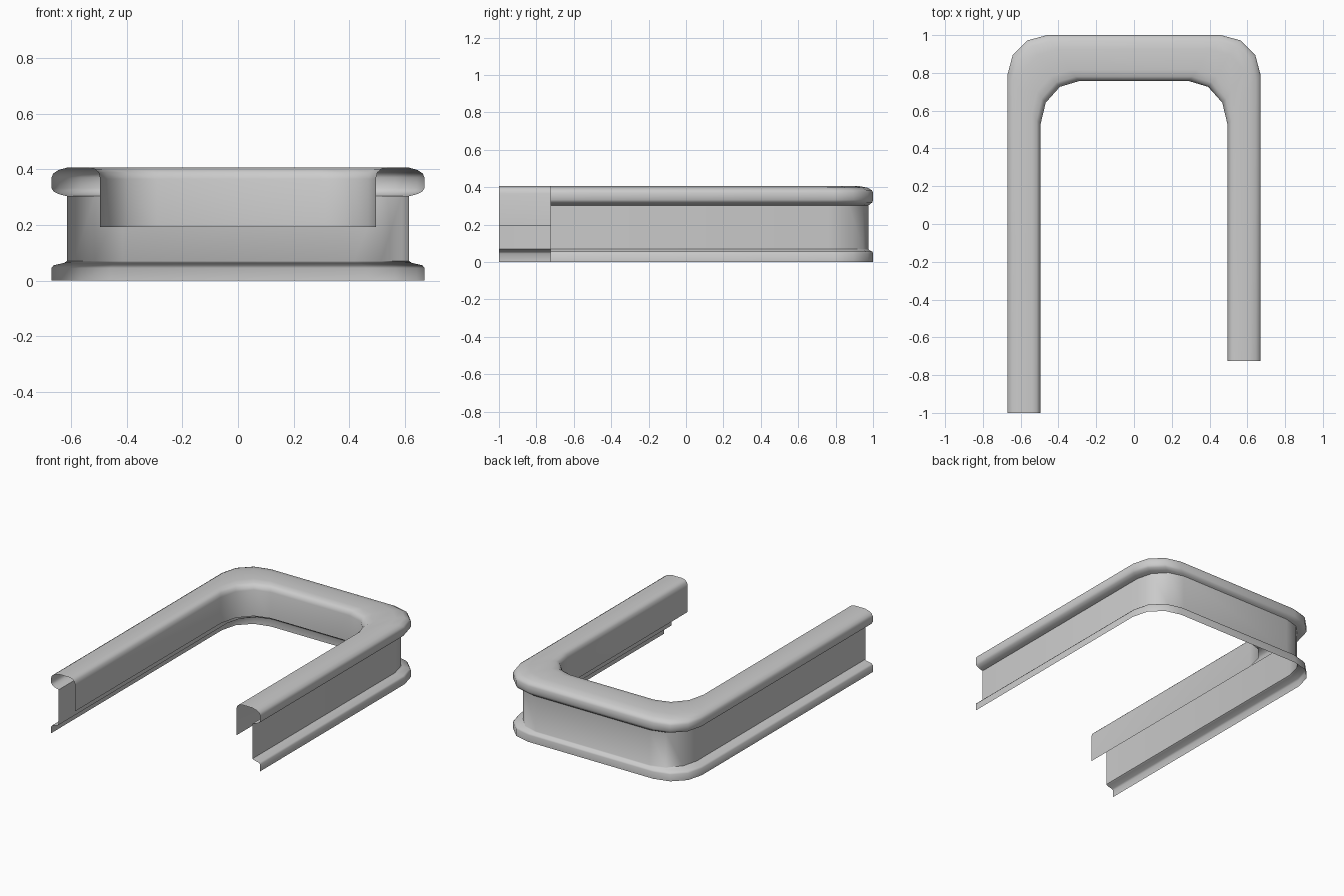
import bpy, bmesh, math

if "Cube" in bpy.data.objects:
    bpy.data.objects.remove(bpy.data.objects["Cube"])

# Open sheet profile: half width, back y, height, corner radius in x, in y
profile = [
    (0.670, 1.000, 0.000, 0.21, 0.21),
    (0.670, 1.000, 0.045, 0.21, 0.21),
    (0.662, 0.997, 0.055, 0.21, 0.21),
    (0.625, 0.979, 0.063, 0.20, 0.21),
    (0.615, 0.975, 0.070, 0.20, 0.21),
    (0.615, 0.975, 0.303, 0.20, 0.21),
    (0.640, 0.985, 0.309, 0.21, 0.21),
    (0.662, 0.996, 0.319, 0.21, 0.21),
    (0.670, 1.000, 0.332, 0.21, 0.21),
    (0.670, 1.000, 0.370, 0.21, 0.21),
    (0.664, 0.993, 0.384, 0.21, 0.21),
    (0.645, 0.970, 0.397, 0.21, 0.21),
    (0.612, 0.925, 0.406, 0.21, 0.22),
    (0.540, 0.815, 0.406, 0.205, 0.23),
    (0.515, 0.780, 0.401, 0.205, 0.23),
    (0.501, 0.764, 0.388, 0.205, 0.23),
    (0.495, 0.757, 0.365, 0.205, 0.23),
    (0.495, 0.757, 0.192, 0.205, 0.23),
]
SEGMENTS = 3
LEFT_END, RIGHT_END = -1.0, -0.725


def rail_path(w, b, z, rx, ry):
    """U-shaped line from the left front end, round the back, to the right."""
    arc = []
    for i in range(SEGMENTS + 1):
        a = i * math.pi / 2 / SEGMENTS
        arc.append((w - rx + rx * math.cos(a), b - ry + ry * math.sin(a), z))
    left = [(-x, y, h) for x, y, h in arc]
    return [(-w, LEFT_END, z)] + left + arc[::-1] + [(w, RIGHT_END, z)]


# U-shaped rail swept from the profile
bm = bmesh.new()
rows = [[bm.verts.new(p) for p in rail_path(*pt)] for pt in profile]
for r0, r1 in zip(rows, rows[1:]):
    for i in range(len(r0) - 1):
        bm.faces.new((r0[i], r1[i], r1[i + 1], r0[i + 1]))
bmesh.ops.recalc_face_normals(bm, faces=bm.faces)
# make the top face up
bm.normal_update()
if max(bm.faces, key=lambda f: f.calc_center_median().z).normal.z < 0:
    bmesh.ops.reverse_faces(bm, faces=bm.faces)
mesh = bpy.data.meshes.new("u_shaped_rail")
bm.to_mesh(mesh)
bm.free()
rail = bpy.data.objects.new("u_shaped_rail", mesh)
bpy.context.collection.objects.link(rail)
bpy.context.view_layer.objects.active = rail
rail.select_set(True)
bpy.ops.object.shade_smooth_by_angle(angle=math.radians(50))
